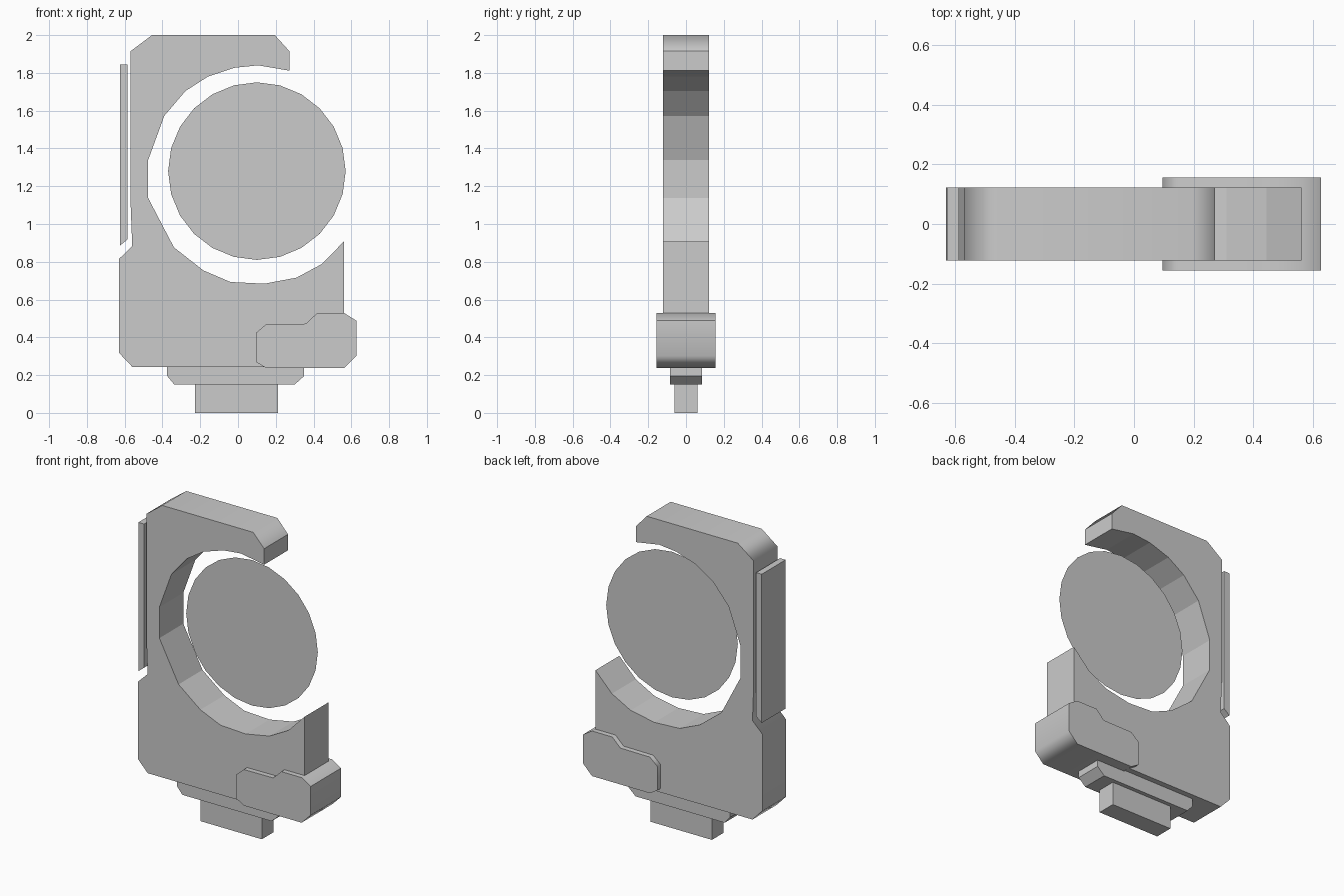
import bpy, bmesh, math

if "Cube" in bpy.data.objects:
    bpy.data.objects.remove(bpy.data.objects["Cube"])

grey = bpy.data.materials.new("grey")
grey.diffuse_color = (0.6, 0.6, 0.6, 1)
grey.use_nodes = True
grey.node_tree.nodes["Principled BSDF"].inputs["Base Color"].default_value = grey.diffuse_color
RING_X, RING_Z = 0.10, 1.28


def finish(name, bm):
    mesh = bpy.data.meshes.new(name)
    bm.to_mesh(mesh)
    bm.free()
    mesh.materials.append(grey)
    obj = bpy.data.objects.new(name, mesh)
    bpy.context.collection.objects.link(obj)
    return obj


def slab(name, outline, half_depth, soft=False, bore=0.0):
    """Extrude an x-z outline along y; soft rounds the shading of its chamfers."""
    bm = bmesh.new()
    face = bm.faces.new([bm.verts.new((x, -half_depth, z)) for x, z in outline])
    ext = bmesh.ops.extrude_face_region(bm, geom=[face])
    for v in ext["geom"]:
        if isinstance(v, bmesh.types.BMVert):
            v.co.y = half_depth
    bmesh.ops.recalc_face_normals(bm, faces=bm.faces)
    if soft:
        for f in bm.faces:
            f.smooth = True
        for e in bm.edges:
            near = all(math.hypot(v.co.x - RING_X, v.co.z - RING_Z) < bore for v in e.verts)
            e.smooth = e.calc_face_angle(0) < math.radians(55) and not near
    obj = finish(name, bm)
    if soft:
        mod = obj.modifiers.new("even_shading", 'WEIGHTED_NORMAL')
        mod.keep_sharp = True
    return obj


# C-shaped housing, outer edge then bore
slab("housing", [
    (0.561, 0.244), (-0.56, 0.244), (-0.63, 0.318), (-0.63, 0.815), (-0.56, 0.883),
    (-0.569, 1.12), (-0.569, 1.915), (-0.455, 2.0), (0.195, 2.0), (0.272, 1.915),
    (0.272, 1.812), (0.106, 1.84), (-0.018, 1.827), (-0.16, 1.78), (-0.278, 1.704),
    (-0.39, 1.573), (-0.476, 1.338), (-0.476, 1.138), (-0.339, 0.876), (-0.183, 0.754),
    (-0.04, 0.693), (0.14, 0.684), (0.31, 0.716), (0.444, 0.788), (0.561, 0.908),
], 0.122, soft=True, bore=0.67)

# Side cover strip
slab("side_strip", [(-0.586, 1.845), (-0.626, 1.845), (-0.626, 0.885), (-0.586, 0.917)], 0.122)

# Clamp block on the lower corner
slab("clamp", [
    (0.095, 0.423), (0.15, 0.47), (0.36, 0.472), (0.418, 0.528), (0.563, 0.528),
    (0.627, 0.488), (0.627, 0.302), (0.563, 0.237), (0.15, 0.237), (0.095, 0.27),
], 0.155, soft=True)

# Base plate and mounting foot
slab("base_plate", [(-0.375, 0.245), (-0.375, 0.195), (-0.337, 0.15),
                    (0.30, 0.15), (0.35, 0.195), (0.35, 0.245)], 0.086)
slab("foot", [(-0.227, 0.15), (-0.227, 0.0), (0.212, 0.0), (0.212, 0.15)], 0.06)

# Thin round lens in the opening
bm = bmesh.new()
bm.faces.new([bm.verts.new((RING_X + 0.47 * math.cos(a * math.tau / 24), 0,
                            RING_Z + 0.47 * math.sin(a * math.tau / 24))) for a in range(24)])
finish("lens", bm)
